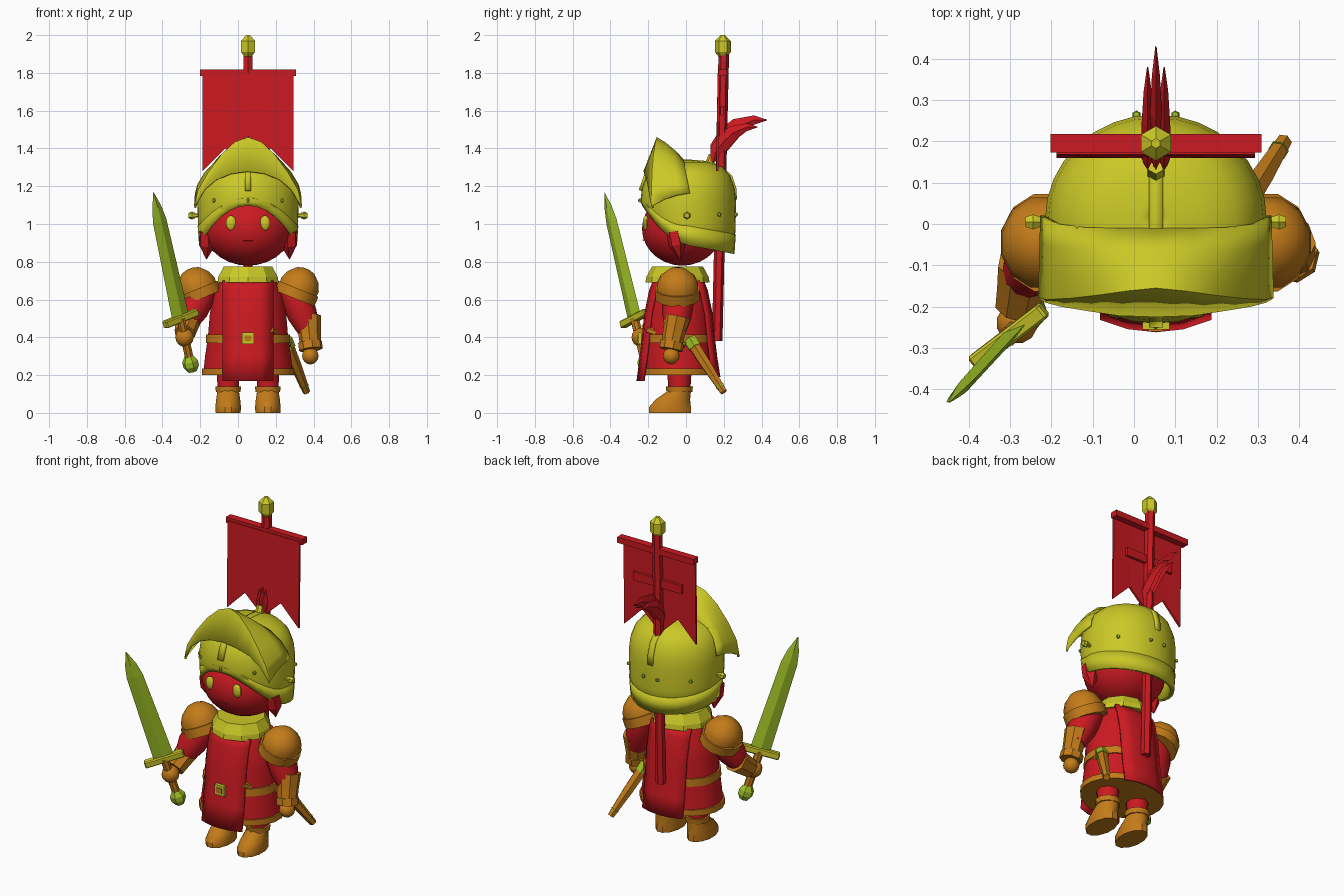
import bpy, bmesh, math
from mathutils import Vector, Matrix

if "Cube" in bpy.data.objects:
    bpy.data.objects.remove(bpy.data.objects["Cube"])

CX = 0.053                      # body axis
RED, YEL, ORA, GRN = (.6, .01, .015), (.6, .58, .02), (.55, .2, .01), (.35, .52, .02)
mats = {}

def mesh(name, verts, faces, col, smooth=40, solid=0, bevel=0):
    bm = bmesh.new()
    vs = [bm.verts.new(v) for v in verts]
    for f in faces:
        bm.faces.new([vs[i] for i in f])
    bmesh.ops.recalc_face_normals(bm, faces=bm.faces)
    me = bpy.data.meshes.new(name)
    bm.to_mesh(me)
    bm.free()
    ob = bpy.data.objects.new(name, me)
    bpy.context.collection.objects.link(ob)
    if col not in mats:
        mats[col] = bpy.data.materials.new("paint_%d" % len(mats))
        mats[col].diffuse_color = (*col, 1)
    me.materials.append(mats[col])
    if solid:
        m = ob.modifiers.new("thick", 'SOLIDIFY')
        m.thickness, m.offset = solid, -1
    if bevel:
        ob.modifiers.new("bevel", 'BEVEL').width = bevel
    if smooth:
        bpy.ops.object.select_all(action='DESELECT')
        bpy.context.view_layer.objects.active = ob
        ob.select_set(True)
        bpy.ops.object.shade_smooth_by_angle(angle=math.radians(smooth))
    return ob

def grid(name, rows, col, closed=True, caps=True, **kw):
    """Skin between rows of points."""
    n = len(rows[0])
    faces = [(r*n+i, r*n+(i+1) % n, (r+1)*n+(i+1) % n, (r+1)*n+i)
             for r in range(len(rows)-1) for i in range(n if closed else n-1)]
    if caps:
        faces += [tuple(range(n)), tuple(range((len(rows)-1)*n, len(rows)*n))]
    return mesh(name, [p for r in rows for p in r], faces, col, **kw)

def ring(c, rx, ry, n, M=Matrix()):
    return [Vector(c) + M @ Vector((rx*math.cos((i+.5)*2*math.pi/n), ry*math.sin((i+.5)*2*math.pi/n), 0))
            for i in range(n)]

def loft(name, prof, col, n=16, **kw):
    """Upright stack of ellipses: (x, y, z, rx, ry)."""
    return grid(name, [ring(p[:3], p[3], p[4], n) for p in prof], col, **kw)

def rod(name, a, b, radii, col, n=8, **kw):
    """Round bar from a to b with evenly spaced radii."""
    a, b = Vector(a), Vector(b)
    M = (b-a).to_track_quat('Z', 'Y').to_matrix().to_4x4()
    k = len(radii)-1
    return grid(name, [ring(a.lerp(b, i/k), r, r, n, M) for i, r in enumerate(radii)], col, **kw)

def ball(name, c, r, col, n=12, m=8, **kw):
    prof = [(c[0], c[1], c[2]-r[2]*math.cos(math.pi*t), r[0]*math.sin(math.pi*t), r[1]*math.sin(math.pi*t))
            for t in [max(.03, min(.97, i/m)) for i in range(m+1)]]
    return loft(name, prof, col, n, **kw)

def box(name, c, s, col, axes=None, **kw):
    M = Matrix(axes).transposed() if axes else Matrix.Identity(3)
    q = [(-1, -1), (1, -1), (1, 1), (-1, 1)]
    rows = [[Vector(c) + M @ Vector((x*s[0]/2, y*s[1]/2, z*s[2]/2)) for x, y in q] for z in (-1, 1)]
    return grid(name, rows, col, smooth=0, **kw)

# boots, cuffs, legs
for s in (-1, 1):
    x = CX + s*.105
    loft("boot", [(x, -.085, 0, .068, .115), (x, -.085, .03, .07, .115), (x, -.07, .07, .066, .095),
                  (x, -.04, .11, .06, .068), (x, -.035, .13, .06, .06)], ORA, 12)
    loft("boot_cuff", [(x, -.035, .11, .068, .068), (x, -.035, .14, .072, .072)], ORA, 10)
    loft("leg", [(x, -.035, .12, .058, .058), (x, -.035, .3, .07, .07)], RED, 10)

# tunic, hem, belt, collar
cy = -.04
loft("tunic", [(CX, cy, .205, .24, .195), (CX, cy, .3, .23, .19), (CX, cy, .4, .215, .18), (CX, cy, .52, .205, .175),
               (CX, cy, .62, .19, .16), (CX, cy, .72, .14, .13)], RED, 20)
loft("hem", [(CX, cy, .2, .248, .203), (CX, cy, .235, .247, .202)], ORA, 20)
loft("belt", [(CX, cy, .37, .226, .19), (CX, cy, .415, .224, .188)], ORA, 20)
loft("collar", [(CX, -.045, .69, .17, .17), (CX, -.045, .72, .165, .165), (CX, -.045, .775, .135, .135)], YEL, 10, smooth=0)
box("buckle", (CX, -.245, .395), (.065, .02, .06), YEL)
box("buckle_center", (CX, -.254, .395), (.035, .012, .03), ORA)

# tabard panels front and back
for s, name, z0 in ((-1, "front_tabard", .17), (1, "back_tabard", .19)):
    prof = [(z0, .222), (.3, .205), (.4, .193), (.52, .182), (.65, .155), (.7, .135)]
    grid(name, [[(CX+u*.135, cy+s*(d-.03*u*u), z) for u in (-1, -.5, 0, .5, 1)] for z, d in prof],
         RED, closed=False, caps=False, solid=.014)

# shoulder plates: rim and dome, tilted outwards
for s in (-1, 1):
    M = Matrix.Translation((CX+s*.25, -.045, .615)) @ Matrix.Rotation(s*math.radians(22), 4, 'Y')
    dome = loft("shoulder_plate", [(0, 0, 0, .105, .108), (0, 0, .07, .11, .113), (0, 0, .115, .088, .092),
                                   (0, 0, .15, .05, .05), (0, 0, .16, .015, .015)], ORA, 12)
    rim = loft("shoulder_rim", [(0, 0, -.01, .117, .12), (0, 0, .045, .118, .122)], ORA, 12)
    dome.matrix_world = rim.matrix_world = M

# free arm
rod("left_upper_arm", (.28, -.035, .68), (.375, -.055, .43), (.08, .085, .078, .055), RED, 12)
rod("left_cuff", (.372, -.045, .51), (.385, -.08, .345), (.068, .06, .055), ORA, 8, smooth=0)
rod("left_cuff_band", (.381, -.072, .375), (.386, -.08, .335), (.064, .064), ORA, 8, smooth=0)
ball("left_hand", (.383, -.078, .302), (.045, .045, .045), ORA)

# sword arm
rod("right_upper_arm", (-.18, -.035, .68), (-.27, -.13, .47), (.08, .085, .08, .055), RED, 12)
rod("right_cuff", (-.262, -.1, .5), (-.282, -.2, .42), (.07, .062, .056), ORA, 8, smooth=0)
ball("right_hand", (-.283, -.24, .4), (.05, .05, .05), ORA)

# sword: blade axis d, width axis w, thickness axis t
g = Vector((-.303, -.272, .5))
d = Vector((-.145, -.16, .67)).normalized()
w = Vector((.17, .13, .068)).normalized()
w = (w - d*w.dot(d)).normalized()
t = d.cross(w)
rows = [[g+d*h+w*a, g+d*h+t*.016*k, g+d*h-w*a, g+d*h-t*.016*k]
        for h, a, k in ((0, .057, 1), (.54, .046, .9), (.615, .032, .6), (.7, .002, .1))]
grid("sword_blade", rows, GRN, smooth=0)
box("sword_guard", g, (.225, .04, .04), YEL, (w, t, d), bevel=.006)
rod("sword_grip", g-d*.25, g, (.024, .024), ORA, 8)
rod("sword_pommel", g-d*.295, g-d*.21, (.025, .043, .043, .025), GRN, 6, smooth=0)

# scabbard on the left hip
a, b = Vector((.25, .02, .39)), Vector((.363, .2, .11))
rod("scabbard", a, b, (.033, .03, .02), ORA, 6, smooth=0)
rod("scabbard_throat", a, a.lerp(b, .16), (.038, .038), GRN, 6, smooth=0)
rod("scabbard_tip", a.lerp(b, .88), b, (.026, .006), GRN, 6, smooth=0)
rod("scabbard_strap", (.17, -.2, .44), (.265, .0, .36), (.02, .02), ORA, 6)

# head, eyes, mouth, hair tufts
ball("head", (CX, -.02, .975), (.235, .215, .195), RED, 24, 14)
rod("mouth", (CX-.025, -.226, .915), (CX+.025, -.226, .915), (.004, .004), RED, 6)
for s in (-1, 1):
    ball("eye", (CX+s*.09, -.213, 1.005), (.028, .016, .04), YEL)
    rod("hair_tuft", (CX+s*.215, -.06, .96), (CX+s*.22, -.03, .815), (.045, .045, .003), RED, 6, smooth=0)

# open-faced helmet: lower edge climbs towards the face
N = 32
HY = .012
def low(a):
    c = math.cos(a)
    return .89+.045*c if c < 0 else .89+.05*c+.16*c*c
def hpt(a, k, z):
    return (CX+.268*k*math.sin(a), HY-.253*k*math.cos(a), z)
angs = [2*math.pi*i/N for i in range(N)]
rows = [[hpt(a, .96, low(a)) for a in angs], [hpt(a, .99, low(a)*.5+.56) for a in angs]]
rows += [[hpt(a, k, z) for a in angs] for k, z in
         ((1, 1.12), (.97, 1.19), (.88, 1.255), (.72, 1.3), (.45, 1.327), (.15, 1.335), (.01, 1.336))]
grid("helmet", rows, YEL, caps=False, solid=.02)
# flush rim band along the lower edge
grid("helmet_rim", [[hpt(a, .967, low(a)-.003) for a in angs],
                    [hpt(a, .995, low(a)+.1*(1-.6*max(0, math.cos(a)))) for a in angs]], YEL, caps=False, solid=.012)

# crest ridge over the helmet
ridge = [(-.25, 1.18), (-.222, 1.26), (-.17, 1.305), (-.1, 1.332), (.01, 1.342), (.13, 1.332),
         (.19, 1.305), (.245, 1.255), (.266, 1.19), (.27, 1.13)]
grid("crest_ridge", [[(CX+x, y, z) for x in (-.017, .017)] for y, z in ridge], YEL, closed=False, caps=False, solid=.02)

# raised visor: from the dome out to a peaked edge, then down to the brow arch
peak = [(0, -.155, 1.46), (.07, -.162, 1.435), (.14, -.172, 1.37), (.21, -.18, 1.275), (.265, -.183, 1.18), (.285, -.178, 1.1)]
seat = [(0, -.01, 1.34), (.09, -.01, 1.335), (.17, -.008, 1.315), (.235, 0, 1.265), (.268, .012, 1.21), (.28, .02, 1.165)]
brow = [(0, -.225, 1.28), (.09, -.222, 1.268), (.17, -.21, 1.235), (.23, -.2, 1.185), (.268, -.19, 1.125), (.284, -.18, 1.085)]
def both(half):
    return [Vector((CX-x, y, z)) for x, y, z in half[:0:-1]] + [Vector((CX+x, y, z)) for x, y, z in half]
rows = [both(brow)]
for k in (0, .33, .67, 1):
    rows.append([p.lerp(q, k)+Vector((0, 0, .012*math.sin(math.pi*k))) for p, q in zip(both(peak), both(seat))])
grid("visor", rows, YEL, closed=False, caps=False, solid=.012)

# hinge bolts and rivets
for s in (-1, 1):
    x = CX+s*.26
    rod("hinge_pin", (x, .005, 1.045), (x+s*.04, .005, 1.045), (.01, .01), YEL, 6)
    rod("hinge_bolt", (CX+s*.28, .005, 1.045), (CX+s*.315, .005, 1.045), (.014, .021, .014), YEL, 6, smooth=0)
for deg in (0, 42, -42, 130, -130, 170, -170):
    a = math.radians(deg)
    ball("rivet", hpt(a, 1.01, 1.125 if abs(deg) < 90 else 1.05), (.011, .011, .011), GRN, 6, 4)

# plume: socket and three curved feathers (upper y, z, lower y, z, half width)
rod("plume_socket", (CX, .125, 1.32), (CX, .14, 1.365), (.024, .02), YEL, 6, smooth=0)
vane = [(.13, 1.33, .165, 1.33, .012), (.13, 1.42, .195, 1.36, .018), (.18, 1.5, .235, 1.405, .02),
        (.25, 1.555, .29, 1.47, .018), (.36, 1.575, .36, 1.525, .012), (.43, 1.552, .428, 1.548, .002)]
for x, k in ((-.02, .83), (0, 1), (.02, .83)):
    rows = []
    for uy, uz, ly, lz, wd in vane:
        up = Vector((CX+x, .135+(uy-.135)*k, 1.33+(uz-1.33)*k))
        lo = Vector((CX+x, .135+(ly-.135)*k, 1.33+(lz-1.33)*k))
        side = Vector((wd*.8, 0, 0))
        rows.append([up, (up+lo)/2+side, lo, (up+lo)/2-side])
    grid("plume_feather", rows, RED, smooth=0)

# banner: pole, finial, crossbar, swallow-tailed cloth
rod("banner_pole", (CX, .165, .38), (CX, .2, 1.9), (.028, .028), RED, 6, smooth=0)
loft("finial", [(CX, .195, 1.885, .022, .022), (CX, .195, 1.91, .042, .042), (CX, .195, 1.97, .042, .042),
                (CX, .195, 2.0, .012, .012)], YEL, 6, smooth=0)
box("banner_crossbar", (CX, .195, 1.8), (.51, .045, .035), RED)
edge = [(-.24, 1.28), (-.12, 1.4), (0, 1.29), (.12, 1.4), (.24, 1.28)]
grid("banner_cloth", [[(CX+x, .18, 1.8) for x, z in edge], [(CX+x, .172, z) for x, z in edge]],
     RED, closed=False, caps=False, solid=.012, smooth=0)
box("banner_cross_arm", (CX, .19, 1.6), (.32, .016, .05), RED)

for m in bpy.data.materials:
    if m.users and not m.is_grease_pencil:
        m.use_nodes = True
        m.node_tree.nodes["Principled BSDF"].inputs["Base Color"].default_value = m.diffuse_color
